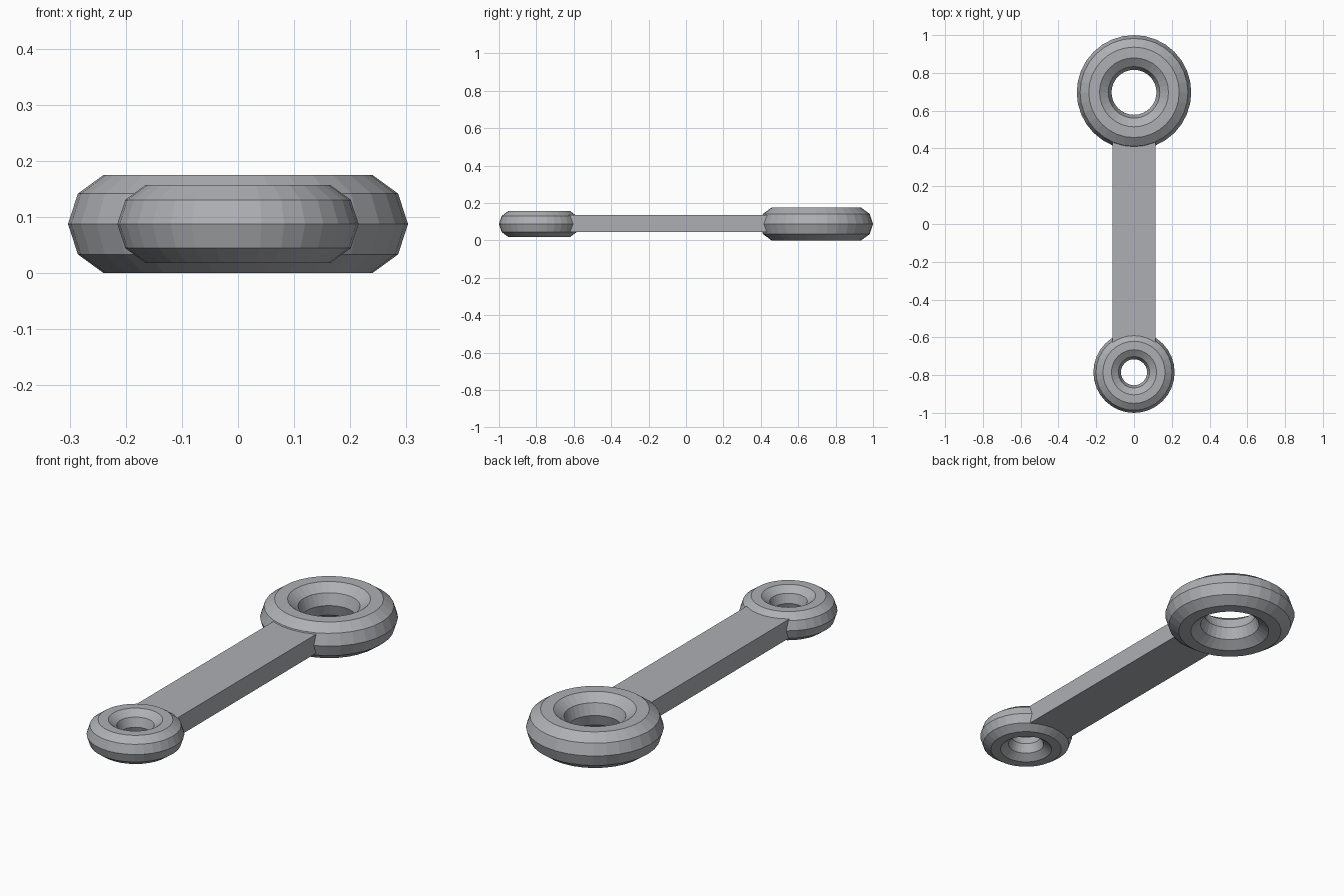
import bpy
import math

if "Cube" in bpy.data.objects:
    bpy.data.objects.remove(bpy.data.objects["Cube"], do_unlink=True)

MID_Z = 0.0875

# Single steel colour
steel = bpy.data.materials.new("steel_grey")
steel.use_nodes = True
colour = (0.42, 0.43, 0.45, 1.0)
steel.diffuse_color = colour
steel.node_tree.nodes["Principled BSDF"].inputs["Base Color"].default_value = colour


def finish(name):
    obj = bpy.context.object
    obj.name = name
    obj.data.materials.append(steel)
    return obj


def ring(name, y, major, minor):
    bpy.ops.mesh.primitive_torus_add(
        location=(0, y, MID_Z), major_radius=major, minor_radius=minor,
        major_segments=32, minor_segments=10)
    obj = finish(name)
    obj.data.shade_flat()
    return obj


# Ring-shaped ends
ring("large_ring", 0.697, 0.211, 0.092)
ring("small_ring", -0.785, 0.142, 0.073)

# Flat bar, with its ends buried in the rings
front, back = -0.645, 0.475
bpy.ops.mesh.primitive_cube_add(size=1, location=(0, (front + back) / 2, MID_Z + 0.002))
bar = finish("connecting_bar")
bar.scale = (0.23, back - front, 0.092)
bpy.ops.object.transform_apply(location=False, rotation=False, scale=True)
